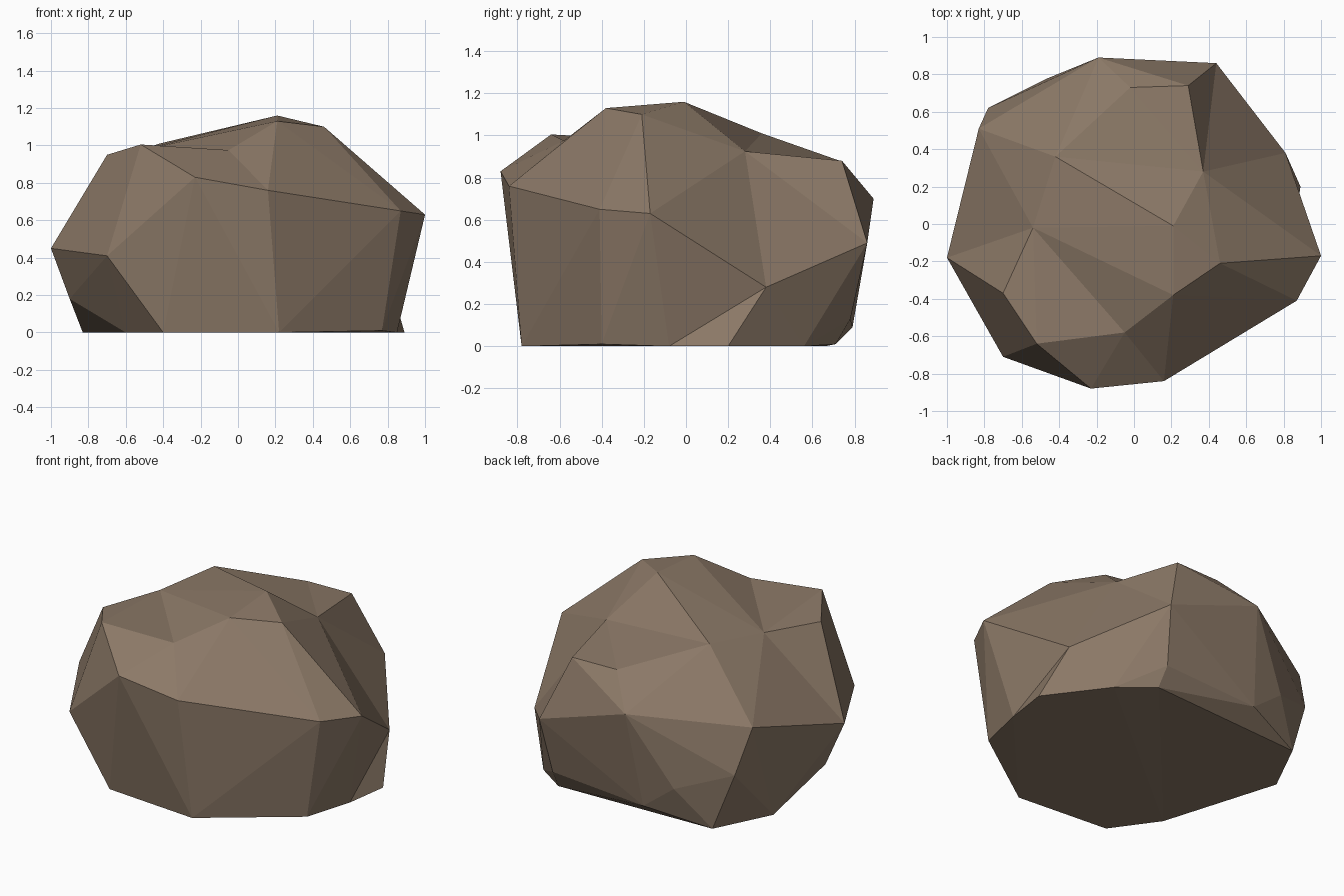
import bpy
import bmesh
from mathutils import Vector

cube = bpy.data.objects.get("Cube")
if cube:
    bpy.data.objects.remove(cube, do_unlink=True)

# Corner points of the boulder, grouped from the ground up
base = dict(
    front=(.22, -.78, 0), front_left=(.77, -.4, .01), left=(.85, -.08, 0),
    left_toe=(.89, .2, 0), back_left=(.62, .56, 0), back=(.41, .71, .01),
    back_right=(-.65, .66, 0), right=(-.83, .3, 0), right_toe=(-.6, -.45, 0),
    front_right=(-.4, -.73, 0),
)
waist = dict(
    side_notch=(.81, .38, .28), back_foot=(.4, .78, .13), back_dent=(-.25, .79, .09),
    back_lump=(-.46, .78, .25), right_heel=(-.78, .62, .36), right_chip=(-.9, -.13, .18),
    right_point=(-1, -.18, .45), front_cheek=(-.7, -.71, .41), back_knee=(.44, .86, .49),
    left_point=(1, -.17, .63), left_cheek=(.87, -.41, .65),
)
shoulder = dict(
    brow_right=(-.23, -.88, .83), brow_left=(.16, -.84, .76), back_brow=(-.19, .89, .7),
    right_brow=(-.83, .51, .64), back_edge=(-.02, .73, .88), back_corner=(.29, .74, .88),
)
crown = dict(
    saddle=(.37, .28, .925), peak=(.21, -.01, 1.16), left_peak=(.46, -.21, 1.1),
    front_peak=(.21, -.38, 1.13), front_dip=(-.05, -.58, .975), horn=(-.52, -.64, 1.005),
    horn_side=(-.7, -.37, .95), hollow=(-.54, -.02, .97), ridge_end=(-.42, .36, 1.01),
)
corners = {**base, **waist, **shoulder, **crown}

# Creases that must run from the first corner to each of the others
creases = dict(
    peak=("ridge_end", "left_peak", "saddle", "hollow"),
    saddle=("left_point", "back_corner", "ridge_end"),
    left_point=("back_corner", "side_notch", "left_peak"),
    side_notch=("left", "back_knee"),
    back_edge=("back_corner", "ridge_end"),
    hollow=("horn_side", "front_peak", "front_dip", "right_point", "right_brow"),
    back_brow=("ridge_end", "right_brow", "back_knee"),
    front_cheek=("horn_side", "horn", "right_point", "front_right"),
    left_cheek=("front", "brow_left"),
)

# Skin the corners: wrap them on a sphere, then move each to its own place
bm = bmesh.new()
centre = Vector((0, 0, .5))
verts = {}
for name, place in corners.items():
    ray = Vector(place) - centre
    verts[name] = bm.verts.new(ray.normalized())
bmesh.ops.convex_hull(bm, input=list(verts.values()))
for name, place in corners.items():
    verts[name].co = place


def add_crease(a, b):
    """Turn the edge that crosses between a and b so that it joins them."""
    if any(e.other_vert(a) is b for e in a.link_edges):
        return
    for face in a.link_faces:
        edge = next(e for e in face.edges if a not in e.verts)
        if any(b in f.verts for f in edge.link_faces):
            bmesh.ops.rotate_edges(bm, edges=[edge])
            return


for start, ends in creases.items():
    for end in ends:
        add_crease(verts[start], verts[end])
bmesh.ops.recalc_face_normals(bm, faces=bm.faces)

# Stone colour
stone = bpy.data.materials.new("brown_stone")
stone.use_nodes = True
colour = (.26, .19, .135, 1)
stone.diffuse_color = colour
shader = stone.node_tree.nodes["Principled BSDF"]
shader.inputs["Base Color"].default_value = colour

# Boulder, flat shaded
mesh = bpy.data.meshes.new("boulder")
bm.to_mesh(mesh)
bm.free()
mesh.materials.append(stone)
boulder = bpy.data.objects.new("boulder", mesh)
bpy.context.collection.objects.link(boulder)
